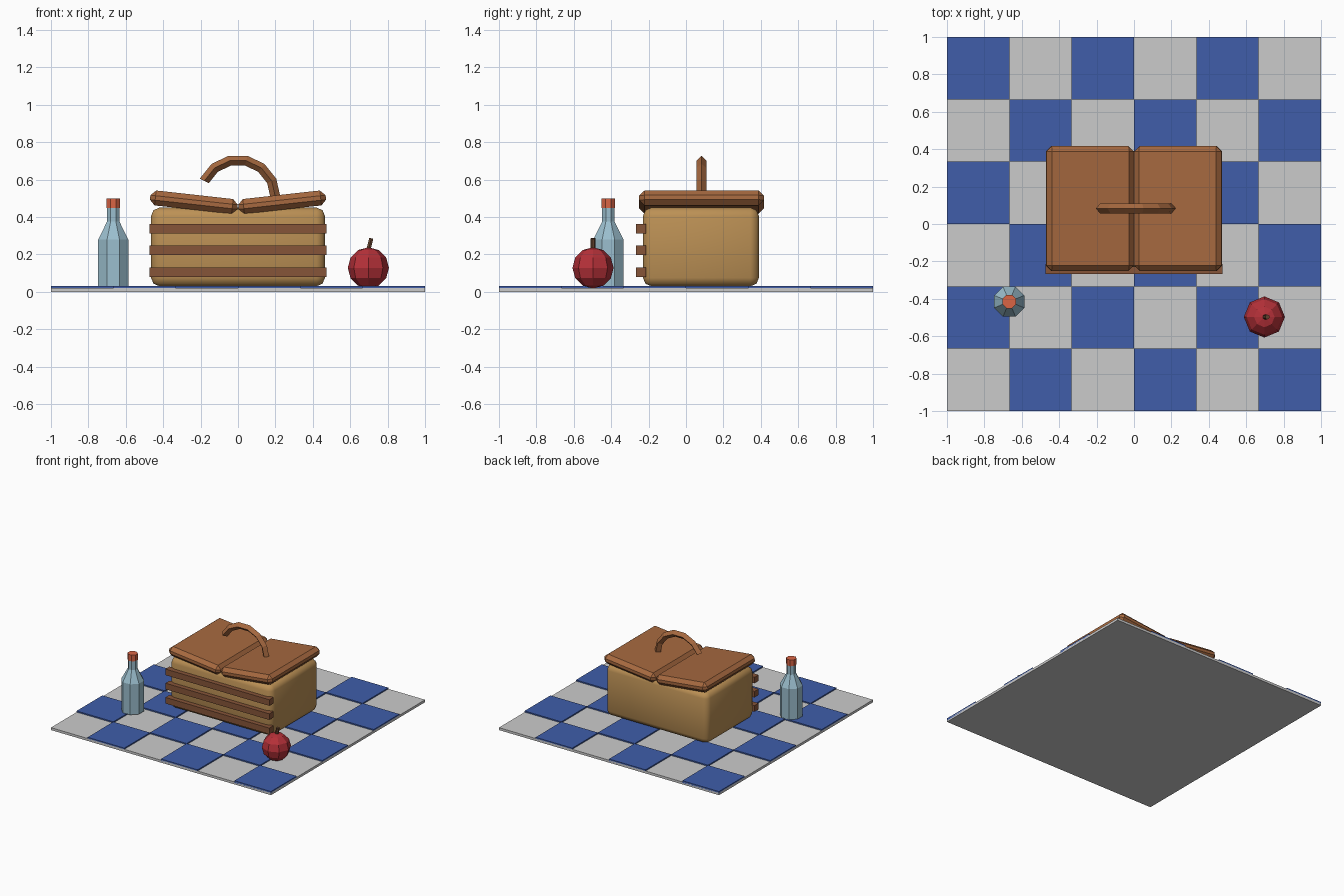
import bpy, bmesh, math
from mathutils import Matrix, Vector

if "Cube" in bpy.data.objects:
    bpy.data.objects.remove(bpy.data.objects["Cube"])


def material(name, rgb):
    m = bpy.data.materials.new(name)
    m.diffuse_color = (*rgb, 1)
    m.use_nodes = True
    m.node_tree.nodes["Principled BSDF"].inputs["Base Color"].default_value = m.diffuse_color
    return m


BLUE = material("blue_cloth", (0.05, 0.11, 0.40))
WICKER = material("wicker", (0.50, 0.28, 0.09))
WOOD = material("wood", (0.38, 0.14, 0.05))
SLAT = material("slat_wood", (0.24, 0.09, 0.04))
GLASS = material("glass", (0.33, 0.52, 0.62))
CAP = material("cap_red", (0.70, 0.13, 0.06))
APPLE = material("apple_red", (0.46, 0.03, 0.04))
STEM = material("stem_brown", (0.14, 0.06, 0.03))


def finish(name, bm, mat=None, smooth=None):
    bmesh.ops.recalc_face_normals(bm, faces=bm.faces)
    me = bpy.data.meshes.new(name)
    bm.to_mesh(me)
    bm.free()
    ob = bpy.data.objects.new(name, me)
    bpy.context.collection.objects.link(ob)
    if mat:
        me.materials.append(mat)
    if smooth:
        bpy.ops.object.select_all(action='DESELECT')
        ob.select_set(True)
        bpy.context.view_layer.objects.active = ob
        bpy.ops.object.shade_smooth_by_angle(angle=math.radians(smooth))
    return ob


def add_box(bm, lo, hi):
    lo, hi = Vector(lo), Vector(hi)
    bmesh.ops.create_cube(bm, size=1, matrix=Matrix.Translation((lo + hi) / 2)
                          @ Matrix.Diagonal((*(hi - lo), 1)))


def box(name, lo, hi, mat=None, bevel=0, segments=1, smooth=None):
    bm = bmesh.new()
    add_box(bm, lo, hi)
    if bevel:
        bmesh.ops.bevel(bm, geom=bm.edges[:], offset=bevel, segments=segments,
                        profile=0.5, affect='EDGES')
    return finish(name, bm, mat, smooth)


def skin(name, rings, mat):
    """Join consecutive rings of points into a capped tube."""
    bm = bmesh.new()
    rows = [[bm.verts.new(p) for p in ring] for ring in rings]
    n = len(rows[0])
    for a, b in zip(rows, rows[1:]):
        for i in range(n):
            j = (i + 1) % n
            bm.faces.new((a[i], a[j], b[j], b[i]))
    bm.faces.new(rows[0])
    bm.faces.new(rows[-1])
    return finish(name, bm, mat)


def lathe(name, profile, centre, mat, sides=8):
    turn = math.pi / sides
    skin(name, [[(centre[0] + r * math.cos(turn + math.tau * i / sides),
                  centre[1] + r * math.sin(turn + math.tau * i / sides), z)
                 for i in range(sides)] for r, z in profile], mat)


# blanket with raised blue checks
box("blanket", (-1, -1, 0), (1, 1, 0.02))
bm = bmesh.new()
s = 1 / 3
for row in range(6):
    for col in range(6):
        if (row + col) % 2:
            x, y = -1 + col * s, -1 + row * s
            add_box(bm, (x, y, 0.012), (x + s, y + s, 0.03))
finish("blanket_checks", bm, BLUE)

# basket body and front slats
box("basket_body", (-0.465, -0.23, 0.03), (0.465, 0.39, 0.45), WICKER, 0.045, 2, 50)
for i, z in enumerate((0.105, 0.222, 0.338)):
    box(f"front_slat_{i + 1}", (-0.472, -0.268, z - 0.025), (0.472, -0.215, z + 0.025), SLAT)

# two lids tilting up away from the middle
for side, name in ((-1, "left_lid"), (1, "right_lid")):
    lid = box(name, (-0.235, -0.333, -0.04), (0.235, 0.333, 0.04), WOOD, 0.028)
    lid.location = (side * 0.236, 0.083, 0.479)
    lid.rotation_euler.y = -side * math.radians(6.3)

# handle: diamond-section arc, open at its left end
rings = []
for i in range(7):
    a = math.pi * i / 7
    rings.append([((0.2 + dr) * math.cos(a), 0.083 + dy, 0.506 + (0.2 + dr) * math.sin(a))
                  for dr, dy in ((0.027, 0), (0, 0.027), (-0.027, 0), (0, -0.027))])
skin("handle", rings, WOOD)

# bottle and cap
spot = (-0.667, -0.415)
lathe("bottle", [(0.087, 0.03), (0.087, 0.28), (0.036, 0.375), (0.036, 0.45)], spot, GLASS)
lathe("bottle_cap", [(0.039, 0.447), (0.039, 0.498)], spot, CAP)

# apple and stem
bm = bmesh.new()
bmesh.ops.create_uvsphere(bm, u_segments=8, v_segments=6, radius=0.11,
                          matrix=Matrix.Translation((0.697, -0.497, 0.128)))
finish("apple", bm, APPLE)
bm = bmesh.new()
bmesh.ops.create_cone(bm, cap_ends=True, segments=6, radius1=0.013, radius2=0.013, depth=0.08,
                      matrix=Matrix.Translation((0.703, -0.497, 0.247))
                      @ Matrix.Rotation(math.radians(14), 4, 'Y'))
finish("apple_stem", bm, STEM)
